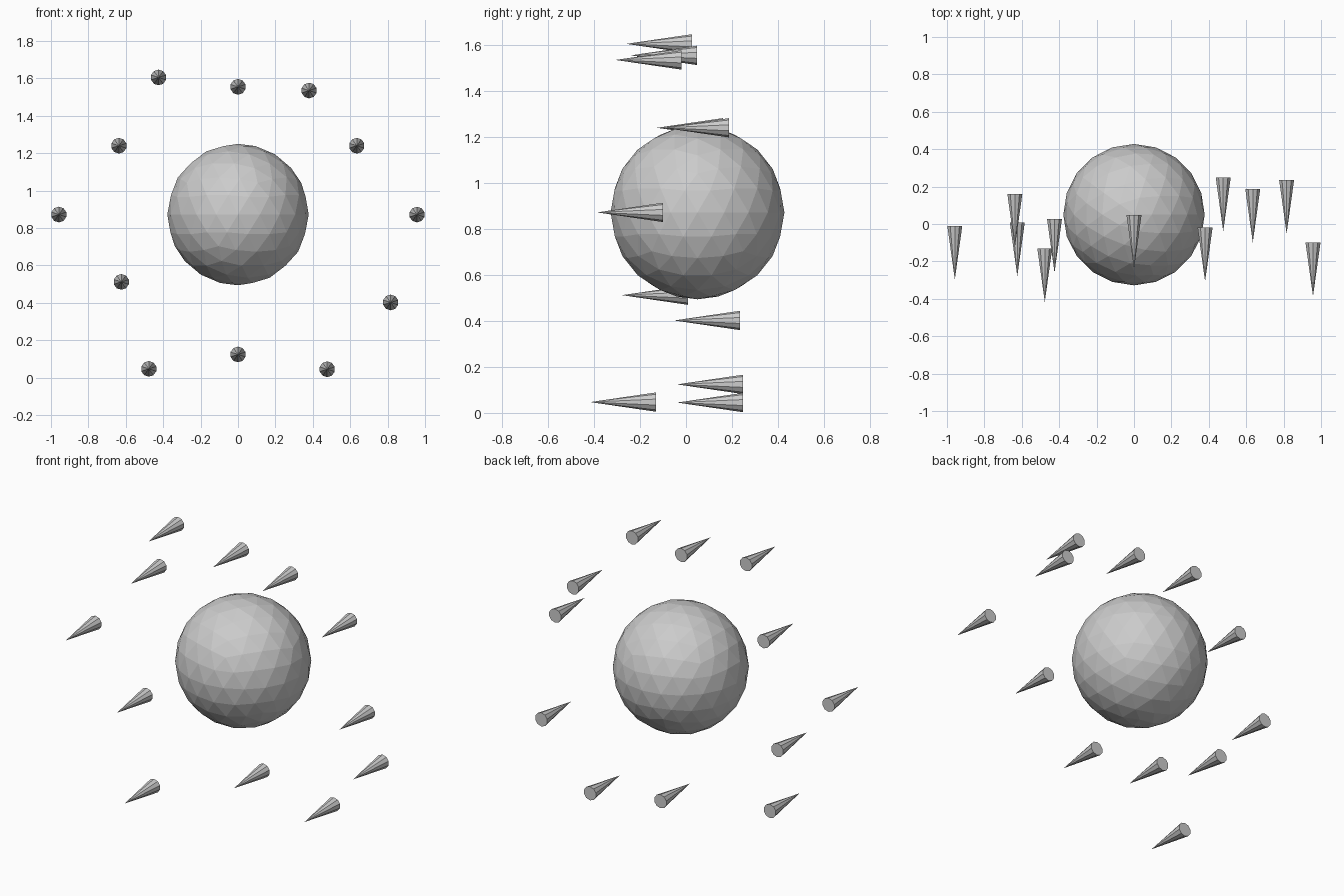
import bpy
from math import pi

# Faceted central ball
bpy.ops.mesh.primitive_ico_sphere_add(subdivisions=3, radius=0.378, location=(0, 0.05, 0.872))
bpy.context.object.name = "central_ball"

# Ring of spikes pointing to the front: x, z, y of the flat base
LENGTH, RADIUS = 0.287, 0.042
spikes = [
    (-0.958, 0.872, -0.01), (-0.637, 1.24, 0.16), (-0.425, 1.605, 0.027),
    (0, 1.555, 0.047), (0.38, 1.535, -0.02), (0.635, 1.24, 0.188),
    (0.957, 0.872, -0.10), (0.816, 0.402, 0.235), (0.477, 0.045, 0.248),
    (0, 0.124, 0.248), (-0.477, 0.047, -0.13), (-0.624, 0.512, 0.008),
]
for i, (x, z, base_y) in enumerate(spikes):
    bpy.ops.mesh.primitive_cone_add(vertices=10, radius1=RADIUS, radius2=0, depth=LENGTH,
                                    location=(x, base_y - LENGTH / 2, z), rotation=(pi / 2, 0, 0))
    bpy.context.object.name = f"spike_{i + 1}"
